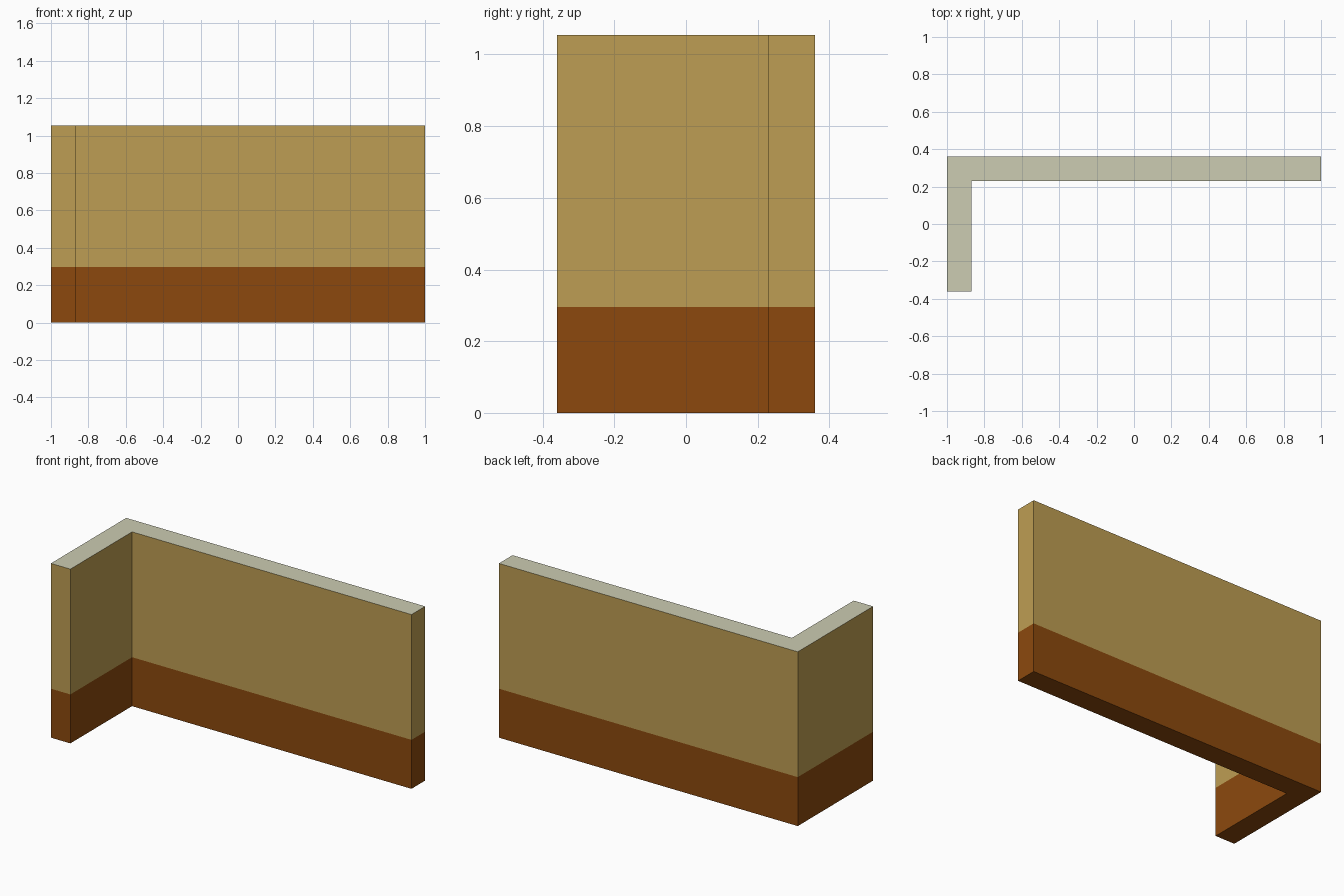
import bpy, bmesh
from mathutils import Vector

if "Cube" in bpy.data.objects:
    bpy.data.objects.remove(bpy.data.objects["Cube"])


def material(name, rgb):
    lin = [(c / 255 / 12.92) if c / 255 <= 0.04045 else ((c / 255 + 0.055) / 1.055) ** 2.4 for c in rgb]
    mat = bpy.data.materials.new(name)
    mat.diffuse_color = (*lin, 1)
    mat.use_nodes = True
    mat.node_tree.nodes["Principled BSDF"].inputs["Base Color"].default_value = mat.diffuse_color
    return mat


HALF_X, HALF_Y, HEIGHT, THICK, SPLIT = 1.0, 0.36, 1.054, 0.13, 0.296

# L-shaped wall profile, extruded upwards
profile = [(-HALF_X, -HALF_Y), (-HALF_X + THICK, -HALF_Y),
           (-HALF_X + THICK, HALF_Y - THICK), (HALF_X, HALF_Y - THICK),
           (HALF_X, HALF_Y), (-HALF_X, HALF_Y)]
bm = bmesh.new()
base = bm.faces.new([bm.verts.new((x, y, 0)) for x, y in profile])
ext = bmesh.ops.extrude_face_region(bm, geom=[base], use_keep_orig=True)
bmesh.ops.translate(bm, vec=(0, 0, HEIGHT),
                    verts=[g for g in ext["geom"] if isinstance(g, bmesh.types.BMVert)])

# Cut along the painted band line
bmesh.ops.bisect_plane(bm, geom=bm.verts[:] + bm.edges[:] + bm.faces[:],
                       plane_co=(0, 0, SPLIT), plane_no=(0, 0, 1))
bmesh.ops.recalc_face_normals(bm, faces=bm.faces[:])

# Colours by height: brown band, tan wall, pale top
for f in bm.faces:
    z = f.calc_center_median().z
    f.material_index = 0 if z < SPLIT else (2 if z > HEIGHT - 0.01 else 1)

mesh = bpy.data.meshes.new("corner_wall")
bm.to_mesh(mesh)
bm.free()
for mat in (material("brown_band", (140, 73, 13)),
            material("tan_wall", (190, 158, 83)),
            material("pale_top", (204, 204, 178))):
    mesh.materials.append(mat)
bpy.context.collection.objects.link(bpy.data.objects.new("corner_wall", mesh))
